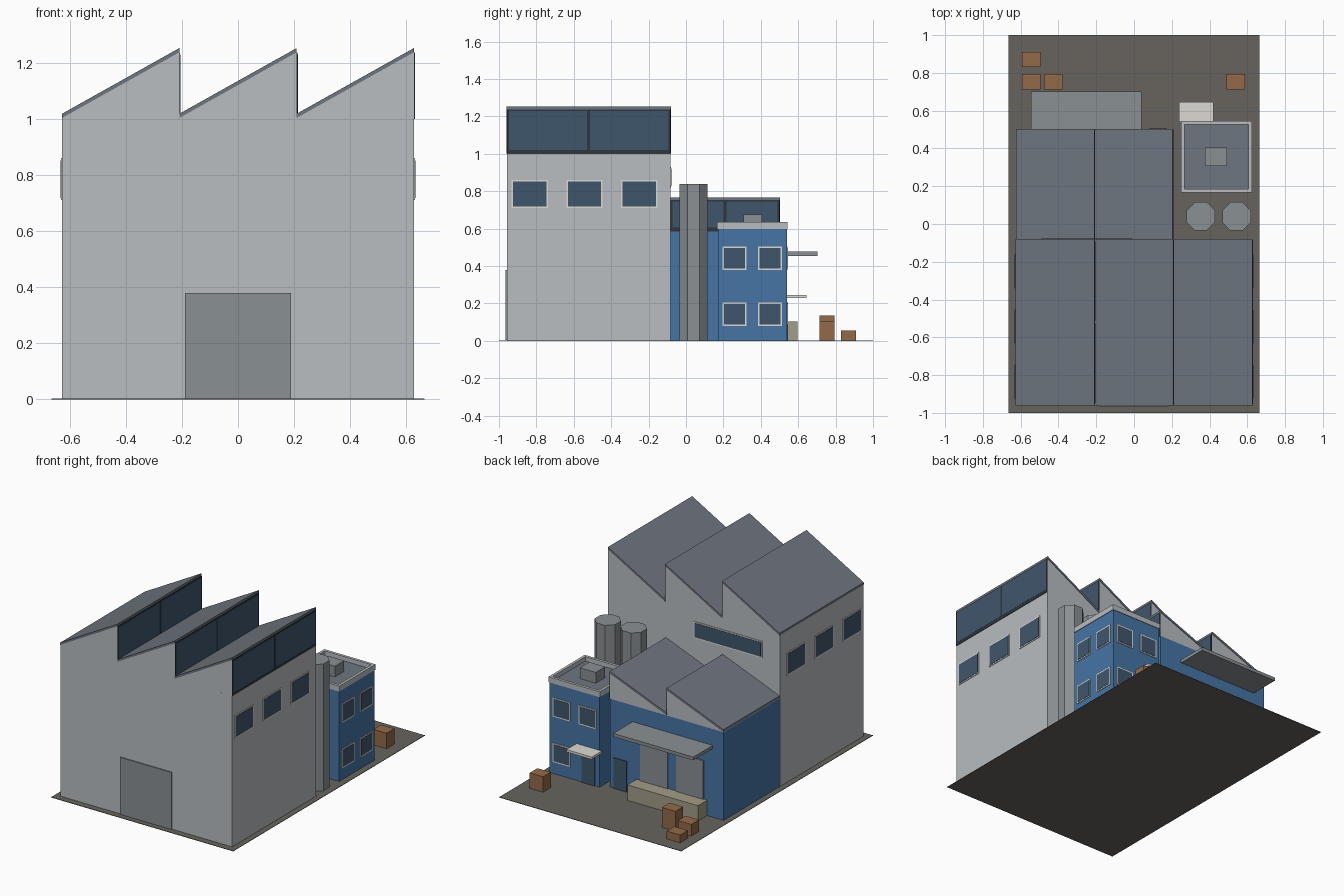
import bpy, bmesh, math

if "Cube" in bpy.data.objects:
    bpy.data.objects.remove(bpy.data.objects["Cube"])


def material(name, hexcode):
    m = bpy.data.materials.new(name)
    rgb = [int(hexcode[i:i + 2], 16) / 255 for i in (0, 2, 4)]
    lin = [c / 12.92 if c < 0.04 else ((c + 0.055) / 1.055) ** 2.4 for c in rgb]
    m.diffuse_color = (*lin, 1)
    m.use_nodes = True
    m.node_tree.nodes["Principled BSDF"].inputs["Base Color"].default_value = m.diffuse_color
    return m


WALL = material("wall_grey", "b8bdc0")
BLUE = material("wall_blue", "4675a6")
ROOF = material("roof_grey", "6f7680")
GLASS = material("glass", "3f566b")
DARK = material("dark_frame", "2e363c")
METAL = material("metal_grey", "8a9093")
WHITE = material("white_trim", "dddad3")
PAVE = material("pavement", "67645e")
WOOD = material("crate_wood", "946a48")
DOCK = material("dock_concrete", "a39c88")


def make(name, bm, mat):
    bmesh.ops.recalc_face_normals(bm, faces=bm.faces)
    me = bpy.data.meshes.new(name)
    bm.to_mesh(me)
    bm.free()
    me.materials.append(mat)
    ob = bpy.data.objects.new(name, me)
    bpy.context.collection.objects.link(ob)
    return ob


def prism(name, profile, y0, y1, mat):
    """Extrude an (x, z) profile along y."""
    bm = bmesh.new()
    face = bm.faces.new([bm.verts.new((x, y0, z)) for x, z in profile])
    ext = bmesh.ops.extrude_face_region(bm, geom=[face])["geom"]
    bmesh.ops.translate(bm, vec=(0, y1 - y0, 0),
                        verts=[v for v in ext if isinstance(v, bmesh.types.BMVert)])
    return make(name, bm, mat)


def box(name, x0, x1, y0, y1, z0, z1, mat):
    return prism(name, [(x0, z0), (x1, z0), (x1, z1), (x0, z1)], y0, y1, mat)


def panel(name, side, plane, a0, a1, z0, z1, depth, mat):
    """Thin panel standing out from a wall that faces side (+x, -x, +y, -y)."""
    d0, d1 = sorted((plane, plane + (depth if side[0] == "+" else -depth)))
    if side[1] == "x":
        return box(name, d0, d1, a0, a1, z0, z1, mat)
    return box(name, a0, a1, d0, d1, z0, z1, mat)


def window(name, side, plane, a0, a1, z0, z1, t=0.008):
    panel(name + "_frame", side, plane, a0, a1, z0, z1, 0.004, WHITE)
    panel(name + "_glass", side, plane, a0 + t, a1 - t, z0 + t, z1 - t, 0.006, GLASS)


def sawtooth(name, x0, x1, y0, y1, z0, z1, count):
    """North-light roof: gable wedge, sloping roof sheet and glazing per tooth."""
    w, th = (x1 - x0) / count, 0.015
    for i in range(count):
        a, b = x0 + i * w, x0 + (i + 1) * w
        n = f"{name}_{i + 1}"
        prism(n + "_gable", [(a, z0), (b, z0), (b, z1 - th), (a, z0 + 0.003)], y0, y1, WALL)
        prism(n + "_roof", [(a, z0 + 0.003), (b, z1 - th), (b, z1), (a, z0 + 0.003 + th)],
              y0 - 0.003, y1 + 0.003, ROOF)
        panel(n + "_glazing_frame", "+x", b, y0 + 0.001, y1 - 0.001, z0, z1 - th, 0.003, DARK)
        mid = (y0 + y1) / 2
        for k, (g0, g1) in enumerate([(y0 + 0.01, mid - 0.008), (mid + 0.008, y1 - 0.01)]):
            panel(f"{n}_glazing_{k}", "+x", b, g0, g1, z0 + 0.02, z1 - th - 0.008, 0.004, GLASS)


# Ground slab
box("ground", -0.665, 0.665, -1, 1, 0, 0.003, PAVE)

# Tall hall
box("main_hall", -0.627, 0.627, -0.957, -0.083, 0.001, 1.0, WALL)
sawtooth("main_roof", -0.627, 0.627, -0.957, -0.083, 1.0, 1.252, 3)
panel("main_door", "-y", -0.957, -0.188, 0.188, 0.004, 0.38, 0.008, METAL)
for side, plane in (("+x", 0.627), ("-x", -0.627)):
    for i, yc in enumerate((-0.835, -0.543, -0.25)):
        window(f"hall_window_{side}_{i}", side, plane, yc - 0.097, yc + 0.097, 0.71, 0.86)
window("hall_back_window", "+y", -0.083, -0.5, 0.0, 0.82, 0.93)

# Low blue hall
box("low_hall", -0.625, 0.205, -0.084, 0.5, 0.001, 0.585, BLUE)
sawtooth("low_roof", -0.625, 0.205, -0.083, 0.5, 0.585, 0.767, 2)
for i, x in enumerate((-0.48, -0.22)):
    panel(f"dock_door_{i}", "+y", 0.5, x, x + 0.2, 0.1, 0.36, 0.006, METAL)
panel("low_hall_door", "+y", 0.5, 0.08, 0.175, 0.003, 0.205, 0.006, GLASS)
box("dock_canopy", -0.545, 0.04, 0.499, 0.702, 0.455, 0.477, METAL)
box("loading_dock", -0.505, 0.01, 0.499, 0.597, 0.001, 0.105, DOCK)

# Office block with parapet and roof unit
X0, X1, Y0, Y1 = 0.253, 0.62, 0.17, 0.54
box("office", X0, X1, Y0, Y1, 0.001, 0.6, BLUE)
box("office_roof", X0 + 0.01, X1 - 0.01, Y0 + 0.01, Y1 - 0.01, 0.6, 0.606, ROOF)
p0, p1, q0, q1, t = X0 - 0.004, X1 + 0.004, Y0 - 0.004, Y1 + 0.004, 0.018
box("parapet_front", p0, p1, q0, q0 + t, 0.599, 0.635, WALL)
box("parapet_back", p0, p1, q1 - t, q1, 0.599, 0.635, WALL)
box("parapet_left", p0, p0 + t, q0 + t, q1 - t, 0.599, 0.635, WALL)
box("parapet_right", p1 - t, p1, q0 + t, q1 - t, 0.599, 0.635, WALL)
box("roof_unit", 0.375, 0.492, 0.308, 0.406, 0.604, 0.677, METAL)
for row, z in enumerate((0.08, 0.38)):
    for col, off in enumerate((-0.095, 0.095)):
        window(f"office_side_window_{row}{col}", "+x", X1, 0.354 + off - 0.064,
               0.354 + off + 0.064, z, z + 0.126)
        if row or col:  # the ground floor inner bay holds the door
            window(f"office_back_window_{row}{col}", "+y", Y1, 0.435 + off - 0.064,
                   0.435 + off + 0.064, z, z + 0.126)
panel("office_door", "+y", Y1, 0.287, 0.383, 0.003, 0.205, 0.006, GLASS)
box("office_canopy", 0.237, 0.422, Y1 - 0.001, 0.645, 0.23, 0.246, WHITE)

# Octagonal silos
for i, x in enumerate((0.354, 0.543)):
    bm = bmesh.new()
    r = 0.0755 / math.cos(math.pi / 8)
    bmesh.ops.create_cone(bm, cap_ends=True, segments=8, radius1=r, radius2=r, depth=0.838)
    xs = [v.co.x for v in bm.verts]
    if max(xs) > r * 0.99:  # turn flats toward the axes
        c, s = math.cos(math.pi / 8), math.sin(math.pi / 8)
        for v in bm.verts:
            v.co.x, v.co.y = c * v.co.x - s * v.co.y, s * v.co.x + c * v.co.y
    bmesh.ops.translate(bm, verts=bm.verts, vec=(x, 0.04, 0.421))
    make(f"silo_{i}", bm, METAL)

# Crates
for i, (x, y, h) in enumerate([(-0.545, 0.87, 0.055), (-0.545, 0.753, 0.08),
                               (-0.428, 0.753, 0.135), (0.538, 0.753, 0.105)]):
    box(f"crate_{i}", x - 0.049, x + 0.049, y - 0.04, y + 0.04, 0.002, h, WOOD)
